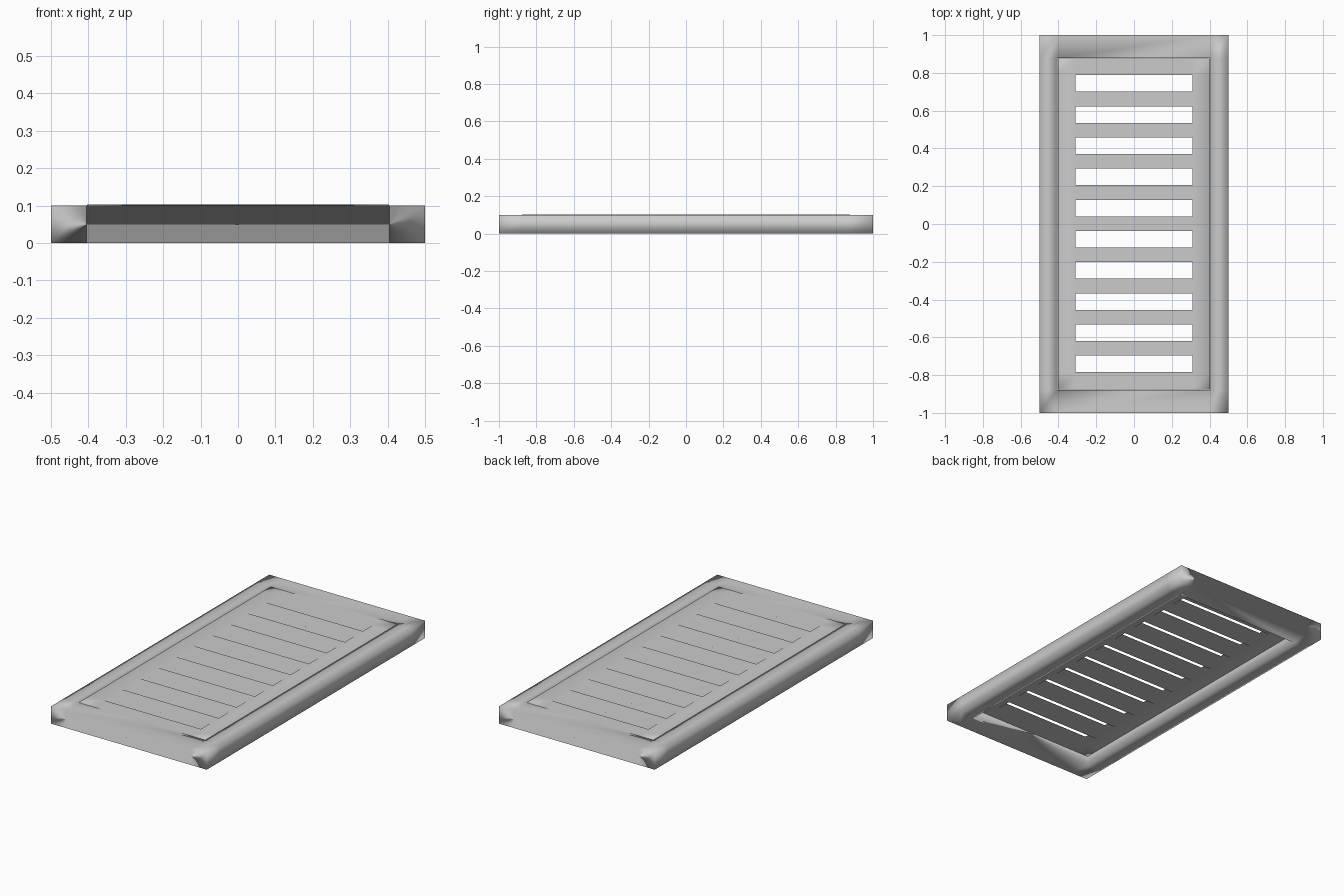
import bpy, bmesh

if "Cube" in bpy.data.objects:
    bpy.data.objects.remove(bpy.data.objects["Cube"])


def pierced_plate(name, xs, ys, z0, z1, is_hole):
    """Flat plate on a grid of cells, with some cells left open as holes."""
    bm = bmesh.new()
    v = [[bm.verts.new((x, y, z0)) for x in xs] for y in ys]
    for j in range(len(ys) - 1):
        for i in range(len(xs) - 1):
            if not is_hole(i, j):
                bm.faces.new((v[j][i], v[j][i + 1], v[j + 1][i + 1], v[j + 1][i]))
    bmesh.ops.delete(bm, geom=[p for p in bm.verts if not p.link_faces], context='VERTS')
    ext = bmesh.ops.extrude_face_region(bm, geom=bm.faces[:], use_keep_orig=True)
    top = [g for g in ext["geom"] if isinstance(g, bmesh.types.BMVert)]
    bmesh.ops.translate(bm, vec=(0, 0, z1 - z0), verts=top)
    bmesh.ops.recalc_face_normals(bm, faces=bm.faces[:])
    me = bpy.data.meshes.new(name)
    bm.to_mesh(me)
    bm.free()
    me.shade_smooth()
    ob = bpy.data.objects.new(name, me)
    bpy.context.collection.objects.link(ob)
    # soft shading on the thin walls, even shading on the broad faces
    mod = ob.modifiers.new("weighted", 'WEIGHTED_NORMAL')
    mod.weight = 100
    return ob


# outer frame
PX, PY = 0.405, 0.878
pierced_plate("frame", [-0.5, -PX, PX, 0.5], [-1, -PY, PY, 1], 0.0, 0.1,
              lambda i, j: i == 1 and j == 1)

# slotted grille panel, standing slightly proud and recessed underneath
COUNT, PITCH, SLOT = 10, 0.165, 0.087
ys = [-PY + 0.002]
for k in range(COUNT):
    c = (k - (COUNT - 1) / 2) * PITCH + 0.002
    ys += [c - SLOT / 2, c + SLOT / 2]
ys.append(PY - 0.002)
px = PX - 0.002
pierced_plate("grille_panel", [-px, -0.31, 0.31, px], ys, 0.053, 0.103,
              lambda i, j: i == 1 and j % 2 == 1)
